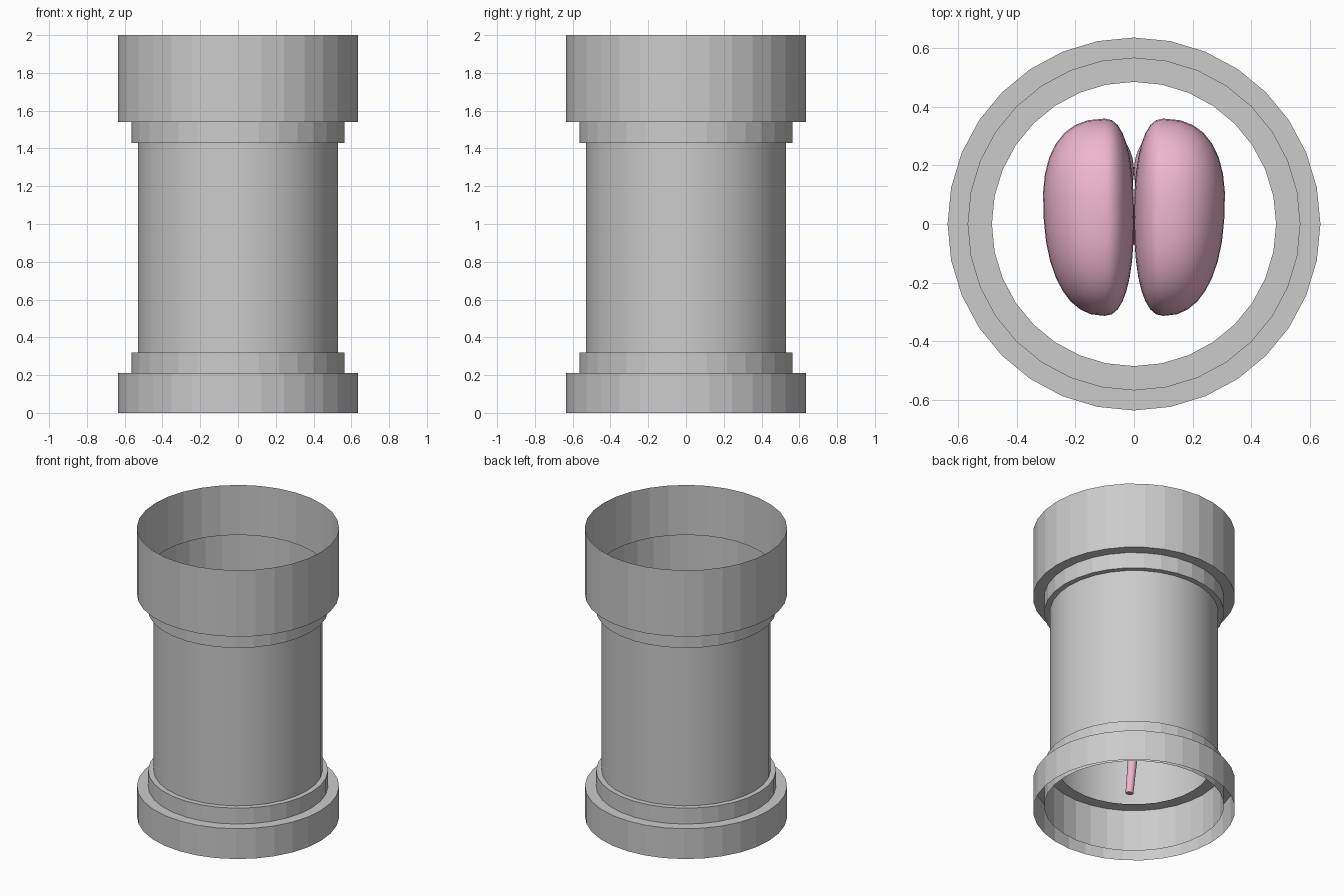
import bpy, bmesh, math
from mathutils import Vector

if "Cube" in bpy.data.objects:
    bpy.data.objects.remove(bpy.data.objects["Cube"])

SIDES = 32
pink = bpy.data.materials.new("pink_tissue")
pink.diffuse_color = (0.86, 0.47, 0.62, 1)
pink.use_nodes = True
pink.node_tree.nodes["Principled BSDF"].inputs["Base Color"].default_value = pink.diffuse_color


def finish(name, bm, smooth=False, mat=None):
    me = bpy.data.meshes.new(name)
    bm.to_mesh(me)
    bm.free()
    for p in me.polygons:
        p.use_smooth = smooth
    ob = bpy.data.objects.new(name, me)
    bpy.context.collection.objects.link(ob)
    if mat:
        me.materials.append(mat)
    return ob


def lathe(name, profile, smooth=False):
    """Spin an open (radius, z) profile, listed bottom to top, around z."""
    bm = bmesh.new()
    rings = []
    for r, z in profile:
        rings.append([bm.verts.new((r * math.cos(2 * math.pi * i / SIDES),
                                    r * math.sin(2 * math.pi * i / SIDES), z))
                      for i in range(SIDES)])
    for a, b in zip(rings, rings[1:]):
        for i in range(SIDES):
            j = (i + 1) % SIDES
            bm.faces.new((a[i], a[j], b[j], b[i]))
    return finish(name, bm, smooth)


def lobe(name, side, centre, inner, outer, ry, rz, power=0.85, taper=0.1):
    """Rounded half of a brain: flat toward the middle, full on the outside."""
    bm = bmesh.new()
    bmesh.ops.create_uvsphere(bm, u_segments=32, v_segments=20, radius=1)
    for v in bm.verts:
        x, y, z = (math.copysign(abs(c) ** power, c) for c in v.co)
        w = outer * (1 + taper * y) if x > 0 else inner
        low = 0.75 if z < 0 else 1
        v.co = (side * (centre[0] + x * w), centre[1] + y * ry,
                centre[2] + z * rz * low)
    bmesh.ops.recalc_face_normals(bm, faces=bm.faces)
    return finish(name, bm, True, pink)


# Glass tube
lathe("tube", [(0.53, 0.32), (0.53, 1.43)], True)

# Top cap: open wall with a floor ring
lathe("top_cap", [(0.565, 1.54), (0.635, 1.54), (0.635, 2.0)])
# Collar rising inside the top cap
lathe("top_collar", [(0.484, 1.43), (0.565, 1.43), (0.565, 1.69)])

# Base: open wall below a roof ring
lathe("base", [(0.635, 0.0), (0.635, 0.21), (0.565, 0.21)])
# Collar hanging inside the base
lathe("base_collar", [(0.565, 0.03), (0.565, 0.32), (0.484, 0.32)])

# Brain hemispheres and cerebellum
for side, label in ((-1, "left"), (1, "right")):
    lobe(label + "_hemisphere", side, (0.10, 0.023, 0.97), 0.10, 0.208, 0.336, 0.27)
    lobe(label + "_cerebellum", side, (0.07, 0.18, 0.76), 0.07, 0.10, 0.12, 0.09, 1, 0)

# Spinal stem, leaning slightly forward at its foot
top, foot = Vector((0, 0.05, 0.85)), Vector((0, -0.045, 0.14))
bm = bmesh.new()
bmesh.ops.create_cone(bm, cap_ends=True, segments=16, radius1=0.025, radius2=0.04,
                      depth=(top - foot).length)
stem = finish("stem", bm, True, pink)
stem.location = (top + foot) / 2
stem.rotation_euler = (top - foot).to_track_quat('Z', 'Y').to_euler()
bpy.context.view_layer.objects.active = stem
stem.select_set(True)
bpy.ops.object.shade_smooth_by_angle()
